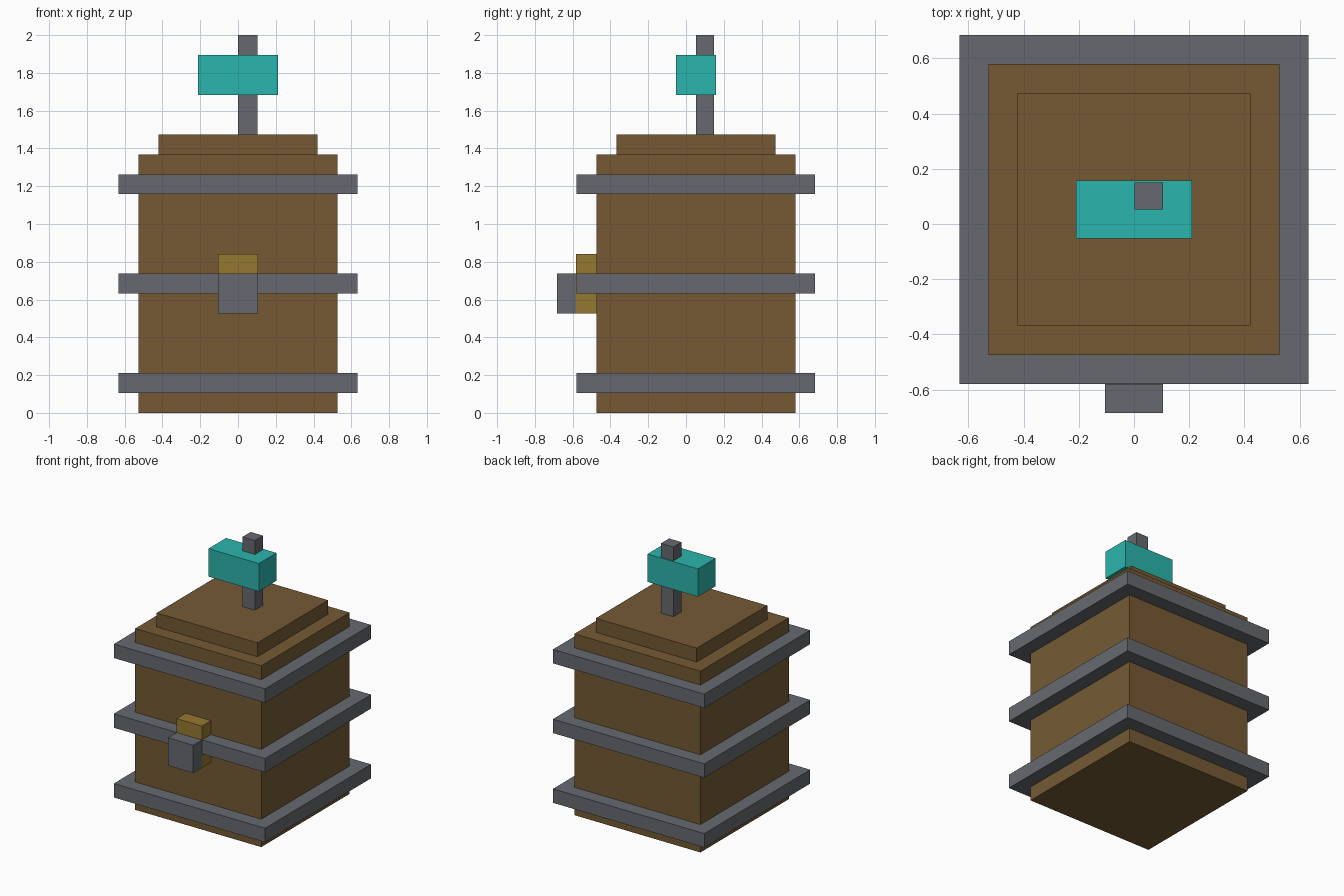
import bpy
import bmesh
from mathutils import Vector

default = bpy.data.objects.get("Cube")
if default:
    bpy.data.objects.remove(default, do_unlink=True)

U = 2 / 19          # block unit: the whole model is 19 units tall
BACK = 0.5          # body centre sits half a unit behind the origin


def linear(c):
    c /= 255
    return c / 12.92 if c <= 0.04045 else ((c + 0.055) / 1.055) ** 2.4


def material(name, *rgb):
    mat = bpy.data.materials.new(name)
    mat.use_nodes = True
    colour = (*map(linear, rgb), 1)
    mat.diffuse_color = colour
    shader = mat.node_tree.nodes["Principled BSDF"]
    shader.inputs["Base Color"].default_value = colour
    shader.inputs["Roughness"].default_value = 0.8
    return mat


wood = material("brown wood", 117, 90, 52)
iron = material("grey iron", 102, 105, 110)
brass = material("dull brass", 149, 121, 49)
teal = material("teal", 43, 181, 173)


def block(name, mat, centre, size):
    """Box given by its bottom centre and size, in block units."""
    mesh = bpy.data.meshes.new(name)
    bm = bmesh.new()
    bmesh.ops.create_cube(bm, size=1)
    for v in bm.verts:
        v.co = Vector([(c + p * s) * U for c, p, s in
                       zip(centre, v.co + Vector((0, 0, 0.5)), size)])
    bm.to_mesh(mesh)
    bm.free()
    mesh.materials.append(mat)
    obj = bpy.data.objects.new(name, mesh)
    bpy.context.collection.objects.link(obj)
    return obj


# Square barrel and its raised lid
block("barrel_body", wood, (0, BACK, 0), (10, 10, 13))
block("barrel_lid", wood, (0, BACK, 13), (8, 8, 1))

# Iron hoops
for label, z in (("lower", 1), ("middle", 6), ("upper", 11)):
    block(label + "_hoop", iron, (0, BACK, z), (12, 12, 1))

# Tap on the front: brass mount flush over the hoop, iron spout before it
block("tap_mount", brass, (0, -5.01, 5), (2, 1.02, 3))
block("tap_spout", iron, (0, -6, 5), (2, 1, 2))

# Handle on the lid: off-centre post through a teal grip
block("handle_post", iron, (0.5, 0.96, 14), (0.98, 0.92, 5))
block("handle_grip", teal, (0, 0.5, 16), (4, 2, 2))
